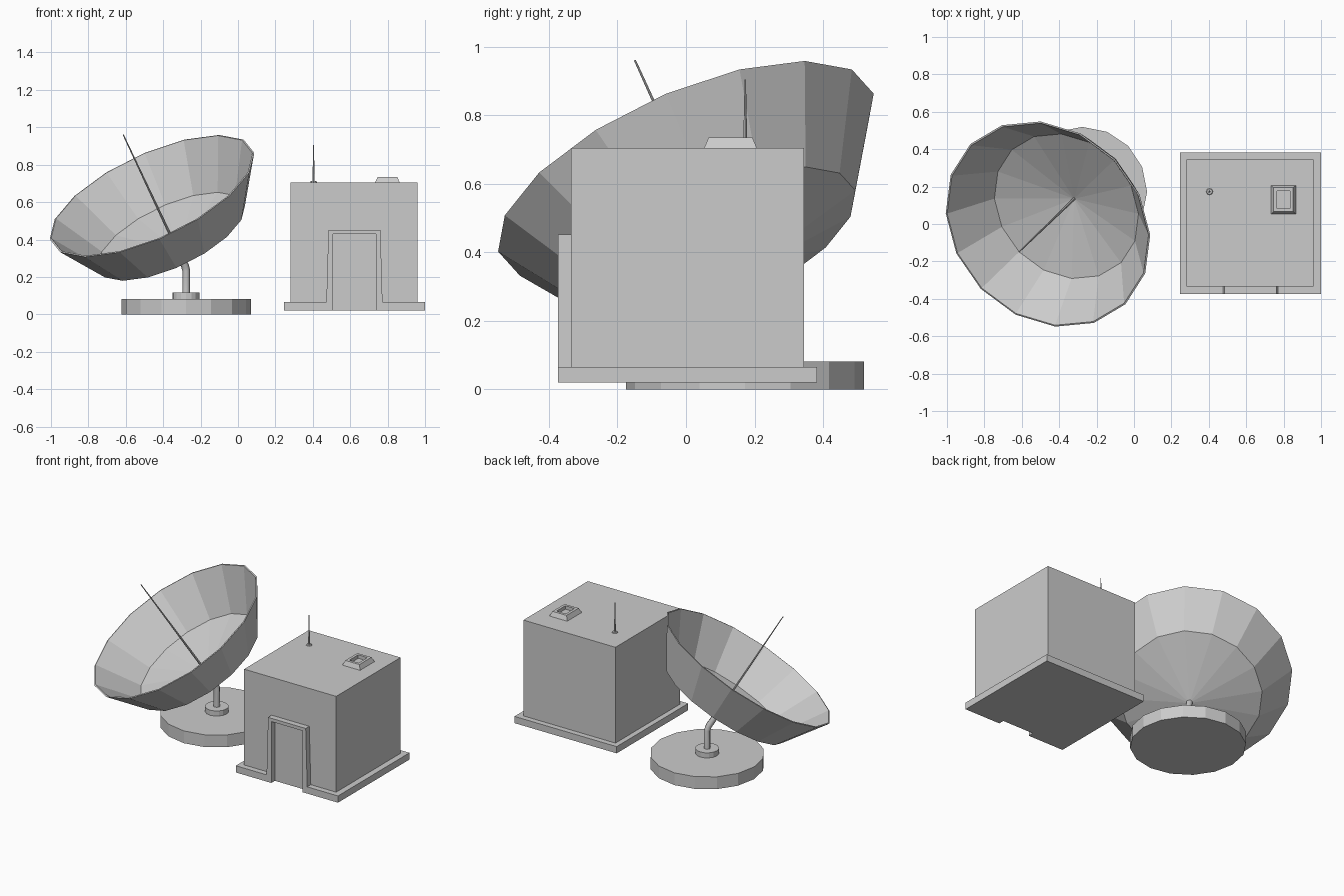
import bpy, bmesh, math
from mathutils import Vector, Matrix

if "Cube" in bpy.data.objects:
    bpy.data.objects.remove(bpy.data.objects["Cube"])


def add_object(name, bm, matrix=None):
    bmesh.ops.remove_doubles(bm, verts=bm.verts, dist=1e-5)
    bmesh.ops.recalc_face_normals(bm, faces=bm.faces)
    if matrix is not None:
        bm.transform(matrix)
    mesh = bpy.data.meshes.new(name)
    bm.to_mesh(mesh)
    bm.free()
    obj = bpy.data.objects.new(name, mesh)
    bpy.context.collection.objects.link(obj)
    return obj


def lathe(name, profile, sides, matrix):
    """Revolve an (r, z) profile around local z, starting on local x."""
    bm = bmesh.new()
    rings = []
    for r, z in profile:
        if r == 0:
            rings.append([bm.verts.new((0, 0, z))] * sides)
        else:
            rings.append([bm.verts.new((r * math.cos(2 * math.pi * i / sides),
                                        r * math.sin(2 * math.pi * i / sides), z))
                          for i in range(sides)])
    for a, b in zip(rings, rings[1:]):
        for i in range(sides):
            j = (i + 1) % sides
            quad = list(dict.fromkeys((a[i], a[j], b[j], b[i])))
            bm.faces.new(quad)
    return add_object(name, bm, matrix)


def rod(r0, r1, z0, z1):
    return [(0, z0), (r0, z0), (r1, z1), (0, z1)]


def box(name, x0, x1, y0, y1, z0, z1):
    bm = bmesh.new()
    bmesh.ops.create_cube(bm, size=1)
    size = Matrix.Diagonal((x1 - x0, y1 - y0, z1 - z0, 1))
    place = Matrix.Translation(((x0 + x1) / 2, (y0 + y1) / 2, (z0 + z1) / 2))
    return add_object(name, bm, place @ size)


# Round footing and pole collar
foot = Matrix.Translation((-0.277, 0.172, 0))
lathe("dish_footing", rod(0.347, 0.347, 0, 0.082), 16, foot)
lathe("pole_collar", rod(0.072, 0.072, 0.082, 0.116), 16, foot)

# Dish frame: z along the pointing axis, x towards the highest rim point
apex = Vector((-0.32, 0.135, 0.335))
axis = Vector((-0.393, -0.38, 0.837)).normalized()
up = (Vector((0, 0, 1)) - axis * axis.z).normalized()
side = axis.cross(up)
tilt = Matrix.Translation(apex) @ Matrix((up, side, axis)).transposed().to_4x4()

# Dish shell: shallow cone floor, steep wall, thin rim
lathe("dish", [(0, 0), (0.42, 0.105), (0.587, 0.358), (0.596, 0.356),
               (0.43, 0.095), (0, -0.015)], 16, tilt)
lathe("dish_feed", rod(0.008, 0.003, -0.005, 0.747), 8, tilt)

# Bent support pole
curve = bpy.data.curves.new("support_pole", 'CURVE')
curve.dimensions = '3D'
curve.bevel_depth = 0.021
curve.bevel_resolution = 1
curve.use_fill_caps = True
path = [(-0.277, 0.172, 0.11), (-0.277, 0.172, 0.235),
        (-0.284, 0.166, 0.262), apex - axis * 0.008]
spline = curve.splines.new('POLY')
spline.points.add(len(path) - 1)
for p, co in zip(spline.points, path):
    p.co = (*co, 1)
bpy.context.collection.objects.link(bpy.data.objects.new("support_pole", curve))

# Hut body and plinth
box("hut_body", 0.28, 0.96, -0.335, 0.345, 0.02, 0.705)
box("hut_plinth", 0.245, 1.0, -0.335, 0.382, 0.02, 0.065)

# Front plinth strip and door frame in one mirrored outline
half = [(0.115, 0.43), (0.115, 0.02), (0.3775, 0.02), (0.3775, 0.065),
        (0.15, 0.065), (0.139, 0.452)]
outline = half + [(-x, z) for x, z in reversed(half)]
bm = bmesh.new()
front = bm.faces.new([bm.verts.new((0.6225 + x, -0.373, z)) for x, z in outline])
ext = bmesh.ops.extrude_face_region(bm, geom=[front], use_keep_orig=True)
bmesh.ops.translate(bm, vec=(0, 0.038, 0),
                    verts=[v for v in ext["geom"] if isinstance(v, bmesh.types.BMVert)])
add_object("door_frame", bm)

# Roof vent: sloped block with a sunken top
bm = bmesh.new()
loops = []
for hx, hy, z in [(0.066, 0.077, 0.705), (0.052, 0.064, 0.735),
                  (0.034, 0.046, 0.735), (0.034, 0.046, 0.712)]:
    loops.append([bm.verts.new((0.799 + sx * hx, 0.13 + sy * hy, z))
                  for sx, sy in ((-1, -1), (1, -1), (1, 1), (-1, 1))])
for a, b in zip(loops, loops[1:]):
    for i in range(4):
        j = (i + 1) % 4
        bm.faces.new((a[i], a[j], b[j], b[i]))
bm.faces.new(loops[-1])
add_object("roof_vent", bm)

# Roof aerial
aerial = Matrix.Translation((0.404, 0.173, 0))
lathe("aerial_base", rod(0.018, 0.015, 0.705, 0.712), 8, aerial)
lathe("aerial", rod(0.006, 0.002, 0.71, 0.905), 8, aerial)
